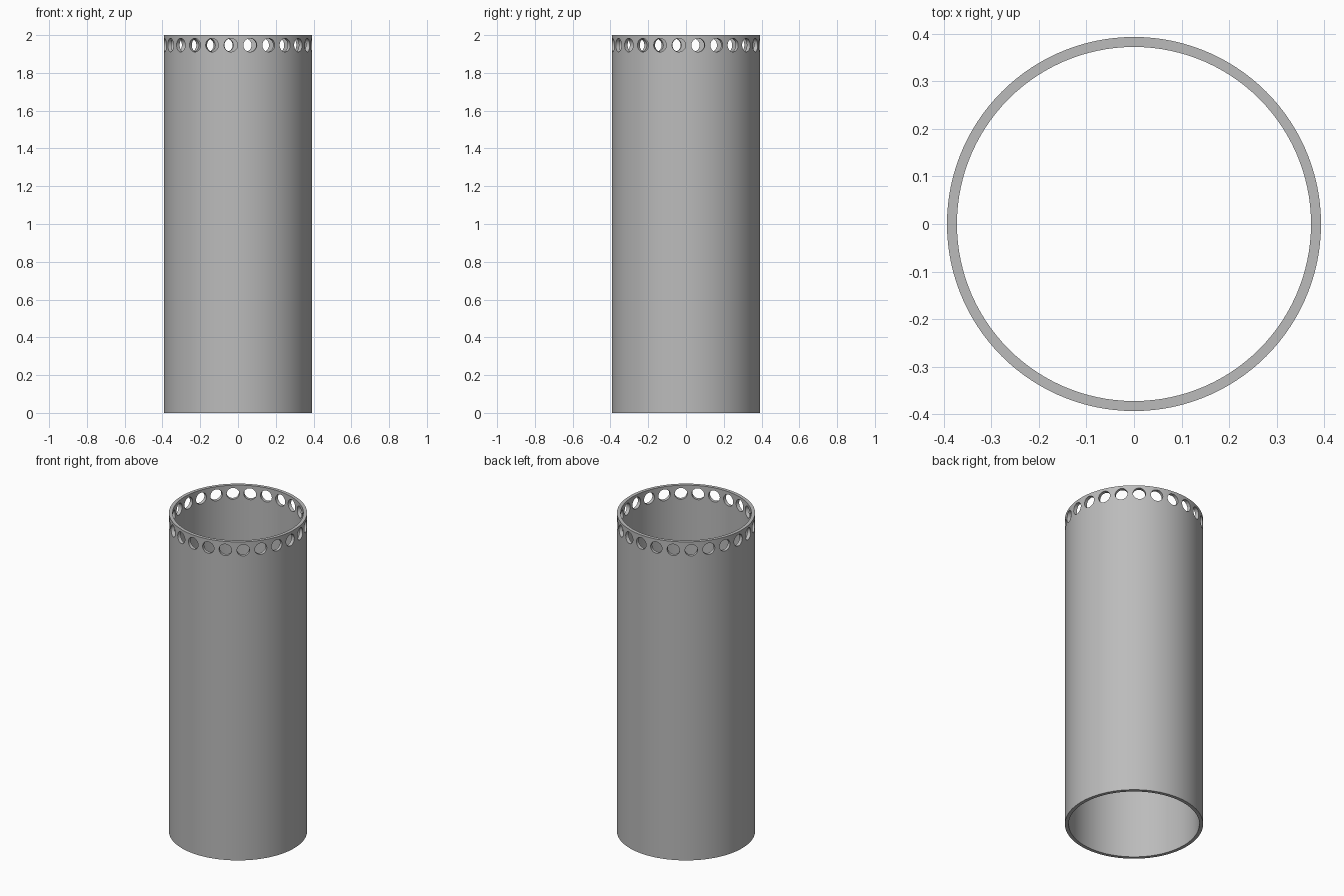
import bpy, bmesh, math
from mathutils import Matrix, Vector

if "Cube" in bpy.data.objects:
    bpy.data.objects.remove(bpy.data.objects["Cube"])

OUTER, INNER, HEIGHT = 0.393, 0.372, 2.0
SEGMENTS = 120
HOLES, HOLE_RADIUS, HOLE_Z = 24, 0.036, 1.947
HOLE_PHASE = math.radians(9.4)


def new_object(name, bm):
    bmesh.ops.recalc_face_normals(bm, faces=bm.faces)
    mesh = bpy.data.meshes.new(name)
    bm.to_mesh(mesh)
    bm.free()
    obj = bpy.data.objects.new(name, mesh)
    bpy.context.collection.objects.link(obj)
    return obj


grey = bpy.data.materials.new("plain grey")
grey.use_nodes = True
colour = (0.5, 0.5, 0.5, 1)
grey.diffuse_color = colour
grey.node_tree.nodes["Principled BSDF"].inputs["Base Color"].default_value = colour

# Open tube: a wall profile turned around z, with an edge ring below the holes
ring_z = HOLE_Z - 0.05
profile = [(OUTER, 0), (OUTER, ring_z), (OUTER, HEIGHT),
           (INNER, HEIGHT), (INNER, ring_z), (INNER, 0)]
bm = bmesh.new()
verts = [bm.verts.new((r, 0, z)) for r, z in profile]
edges = [bm.edges.new((verts[i - 1], verts[i])) for i in range(len(verts))]
bmesh.ops.spin(bm, geom=verts + edges, cent=(0, 0, 0), axis=(0, 0, 1),
               angle=math.tau, steps=SEGMENTS, use_merge=True)
bmesh.ops.remove_doubles(bm, verts=bm.verts, dist=1e-5)
tube = new_object("perforated_tube", bm)
tube.data.materials.append(grey)

# Ring of radial cylinders that cut the round holes near the rim
bm = bmesh.new()
for i in range(HOLES):
    angle = HOLE_PHASE + math.tau * i / HOLES
    place = (Matrix.Rotation(angle, 4, "Z")
             @ Matrix.Translation(Vector((OUTER, 0, HOLE_Z)))
             @ Matrix.Rotation(math.pi / 2, 4, "Y"))
    bmesh.ops.create_cone(bm, cap_ends=True, segments=32, radius1=HOLE_RADIUS,
                          radius2=HOLE_RADIUS, depth=0.1, matrix=place)
cutter = new_object("hole_cutter", bm)
cutter.hide_render = True
cutter.data.materials.append(grey)

cut = tube.modifiers.new("holes", "BOOLEAN")
cut.operation = "DIFFERENCE"
cut.solver = "EXACT"
cut.object = cutter

bpy.ops.object.select_all(action="DESELECT")
tube.select_set(True)
bpy.context.view_layer.objects.active = tube
bpy.ops.object.modifier_apply(modifier=cut.name)
bpy.data.objects.remove(cutter)
bpy.ops.object.shade_smooth_by_angle(angle=math.radians(30))
